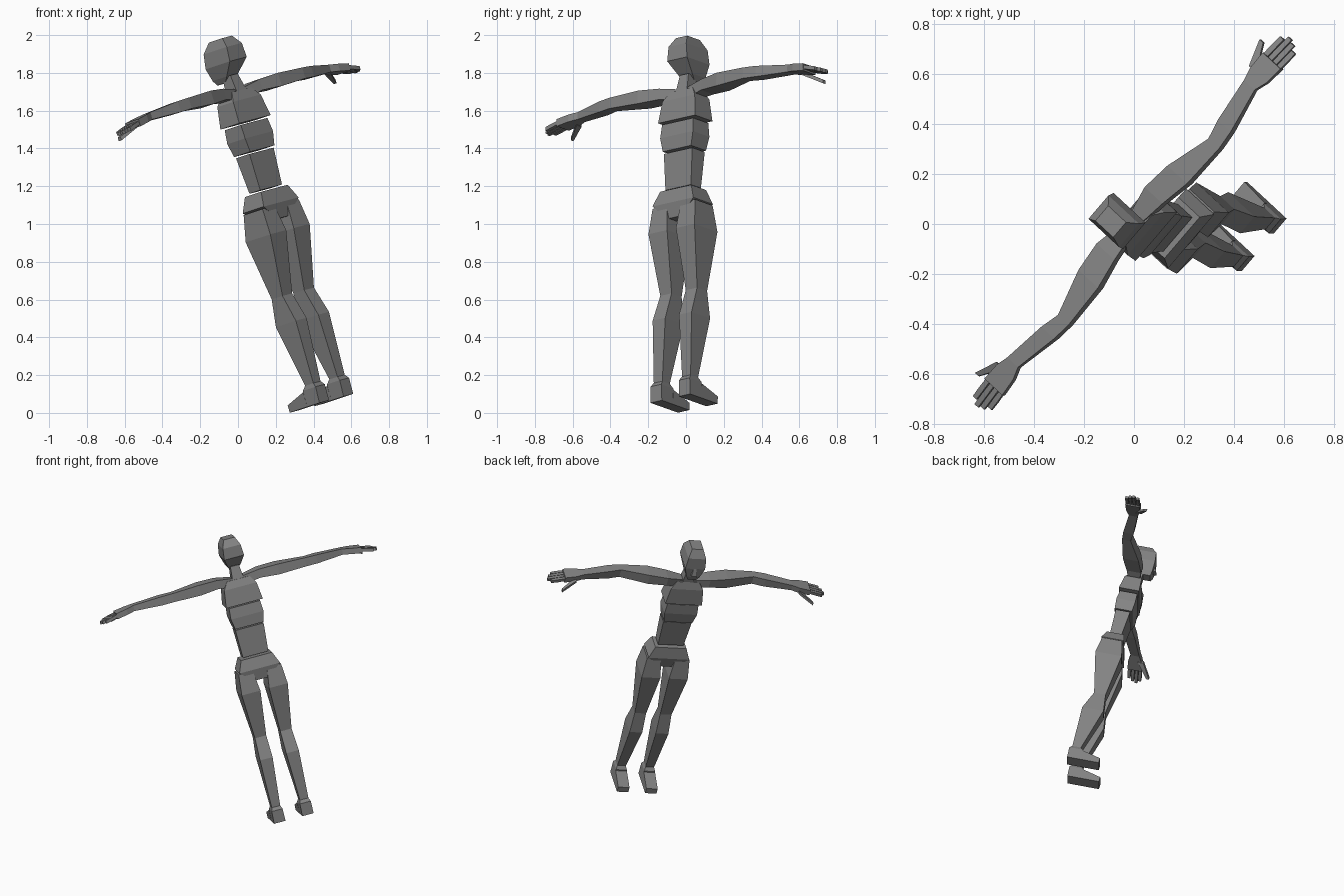
import bpy, bmesh
from mathutils import Matrix, Vector

default_cube = bpy.data.objects.get("Cube")
if default_cube:
    bpy.data.objects.remove(default_cube)

# Single body colour
shade = 0.23
grey = bpy.data.materials.new("mid grey")
grey.use_nodes = True
grey.diffuse_color = (shade, shade, shade, 1)
grey.node_tree.nodes["Principled BSDF"].inputs["Base Color"].default_value = (shade, shade, shade, 1)

# Leaning pose: the body's own left, back and up directions, and the point between its soles
up = Vector((-.29, .03, .96)).normalized()
left = Vector((-.64, -.75, -.17))
left = (left - up * left.dot(up)).normalized()
pose = Matrix((left, up.cross(left), up)).transposed().to_4x4()
pose.translation = Vector((.485, -.05, .065))


def segment(name, start, end, start_size, end_size, bulge=(1, 1), bulge_at=.5, side=1):
    """Faceted four-sided limb between two joints, with a swollen ring on the way.
    Sizes are half widths across the limb's main direction."""
    start, end = Vector(start), Vector(end)
    span = end - start
    main = max(range(3), key=lambda axis: abs(span[axis]))
    across = [axis for axis in range(3) if axis != main]
    start_size, end_size = Vector(start_size), Vector(end_size)
    middle_size = start_size.lerp(end_size, bulge_at)
    middle_size = [half * swell for half, swell in zip(middle_size, bulge)]
    stations = (
        (start, start_size),
        (start.lerp(end, bulge_at), middle_size),
        (end, end_size),
    )
    bm = bmesh.new()
    rings = []
    for centre, size in stations:
        ring = []
        for signs in ((-1, -1), (1, -1), (1, 1), (-1, 1)):
            corner = centre.copy()
            for axis, sign, half in zip(across, signs, size):
                corner[axis] += sign * half
            corner.x *= side
            ring.append(bm.verts.new(corner))
        rings.append(ring)
    for lower, upper in zip(rings, rings[1:]):
        for i in range(4):
            bm.faces.new((lower[i - 1], lower[i], upper[i], upper[i - 1]))
    bm.faces.new(rings[0])
    bm.faces.new(rings[-1])
    bmesh.ops.recalc_face_normals(bm, faces=bm.faces)
    mesh = bpy.data.meshes.new(name)
    bm.to_mesh(mesh)
    bm.free()
    mesh.materials.append(grey)
    part = bpy.data.objects.new(name, mesh)
    bpy.context.collection.objects.link(part)
    part.matrix_world = pose


def trunk(name, bottom, top, bottom_size, top_size, **swelling):
    """Segment standing on the body's centre line."""
    segment(name, (0, 0, bottom), (0, 0, top), bottom_size, top_size, **swelling)


# Torso, from the hips to the collar
trunk("pelvis", bottom=1, top=1.16, bottom_size=(.05, .06), top_size=(.11, .06),
      bulge=(1.8, 1.3))
trunk("abdomen", bottom=1.17, top=1.37, bottom_size=(.09, .04), top_size=(.1, .05))
trunk("ribs", bottom=1.38, top=1.53, bottom_size=(.1, .06), top_size=(.11, .06),
      bulge=(1.1, 1.1))
trunk("chest", bottom=1.54, top=1.71, bottom_size=(.13, .07), top_size=(.08, .04),
      bulge=(1.2, 1.2), bulge_at=.7)

# Neck, jaw and skull meet at the head's widest ring
head_centre = (0, -.01, 1.87)
head_size = (.07, .09)
segment("neck", start=(0, 0, 1.7), end=(0, -.01, 1.8),
        start_size=(.04, .04), end_size=(.03, .03))
segment("jaw", start=(0, -.06, 1.77), end=head_centre,
        start_size=(.03, .03), end_size=head_size, bulge=(1.1, 1.1), bulge_at=.3)
segment("skull", start=head_centre, end=(0, 0, 2),
        start_size=head_size, end_size=(.04, .05), bulge=(1.2, 1.3), bulge_at=.6)
segment("nose", start=(0, -.1, 1.82), end=(0, -.09, 1.87),
        start_size=(.02, .02), end_size=(.01, .01))

# Joints and joint sizes shared by neighbouring limb segments
knee, ankle = Vector((.09, -.03, .6)), Vector((.1, .01, .11))
elbow, wrist = Vector((.47, .05, 1.71)), Vector((.74, 0, 1.7))
shoulder, knuckles = Vector((.15, 0, 1.71)), Vector((.87, 0, 1.68))
knee_size = (.04, .04)
ankle_size = (.03, .03)
shoulder_size = (.05, .03)
elbow_size = (.03, .03)
wrist_size = (.03, .02)
finger_lengths = {"index": .09, "middle": .11, "ring": .1, "little": .08}

for side, word in ((1, "left"), (-1, "right")):

    def limb(name, *joints, **shape):
        segment(f"{word}_{name}", *joints, side=side, **shape)

    # Leg
    limb("thigh", (.1, 0, 1.07), knee, start_size=(.05, .07), end_size=knee_size,
         bulge=(1.4, 1.5), bulge_at=.3)
    limb("calf", knee, ankle, start_size=knee_size, end_size=ankle_size,
         bulge=(1.2, 2), bulge_at=.3)

    # Foot: heel block and sloping toe
    limb("heel", (.1, 0, 0), ankle, start_size=(.04, .05), end_size=ankle_size,
         bulge=(1.2, 1.4), bulge_at=.8)
    limb("toe", (.1, -.04, .04), (.1, -.17, .02), start_size=(.04, .04), end_size=(.04, .02))

    # Arm
    limb("shoulder", (.03, 0, 1.69), shoulder, start_size=elbow_size, end_size=shoulder_size)
    limb("upper_arm", shoulder, elbow, start_size=shoulder_size, end_size=elbow_size,
         bulge=(1.3, 1.2), bulge_at=.4)
    limb("forearm", elbow, wrist, start_size=elbow_size, end_size=wrist_size,
         bulge=(1.2, 1.1), bulge_at=.3)

    # Hand: palm, four drooping fingers and a thumb
    limb("palm", wrist, knuckles, start_size=wrist_size, end_size=(.05, .02),
         bulge=(1.2, 1), bulge_at=.4)
    for place, (finger, length) in enumerate(finger_lengths.items()):
        root = knuckles + Vector((0, (place - 1.5) * .025, 0))
        tip = root + Vector((length, 0, -length / 4))
        limb(f"{finger}_finger", root, tip, start_size=(.01, .01), end_size=(.01, .01),
             bulge=(1.1, 1.1))
    limb("thumb", (.79, -.04, 1.68), (.89, -.1, 1.63), start_size=(.02, .01),
         end_size=(.01, .01))
